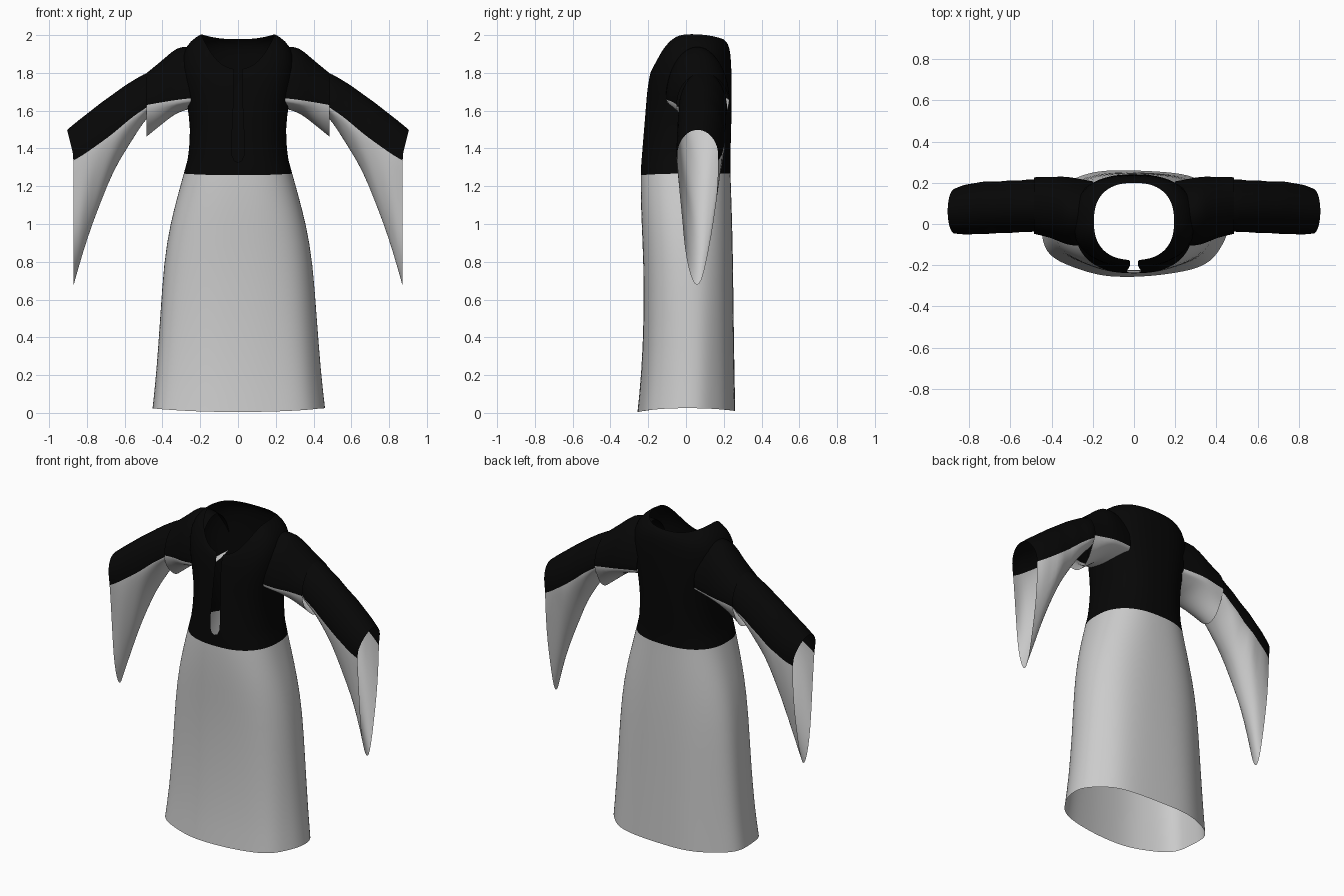
import bpy, bmesh, math

cube = bpy.data.objects.get("Cube")
if cube:
    bpy.data.objects.remove(cube)


def material(name, value):
    m = bpy.data.materials.new(name)
    m.use_nodes = True
    colour = (value, value, value, 1)
    m.diffuse_color = colour
    bsdf = m.node_tree.nodes["Principled BSDF"]
    bsdf.inputs["Base Color"].default_value = colour
    bsdf.inputs["Roughness"].default_value = 0.9
    return m


MATERIALS = [material("black cloth", 0.002), material("grey cloth", 0.6)]


def loft(name, rings, closed, is_grey, mirror=False):
    """Skin a list of point rings; is_grey(ring, point) picks the colour."""
    bm = bmesh.new()
    rows = [[bm.verts.new(p) for p in ring] for ring in rings]
    count = len(rows[0])
    for i in range(len(rows) - 1):
        for j in range(count if closed else count - 1):
            k = (j + 1) % count
            f = bm.faces.new((rows[i][j], rows[i][k], rows[i + 1][k], rows[i + 1][j]))
            f.material_index = int(is_grey(i, j))
            f.smooth = True
    bmesh.ops.remove_doubles(bm, verts=bm.verts, dist=0.0005)
    bmesh.ops.recalc_face_normals(bm, faces=bm.faces)
    mesh = bpy.data.meshes.new(name)
    bm.to_mesh(mesh)
    bm.free()
    for m in MATERIALS:
        mesh.materials.append(m)
    ob = bpy.data.objects.new(name, mesh)
    bpy.context.collection.objects.link(ob)
    if mirror:
        ob.modifiers.new("mirror", 'MIRROR').use_mirror_merge = False
    sub = ob.modifiers.new("smooth", 'SUBSURF')
    sub.levels = sub.render_levels = 1
    return ob


# Robe body: front z, side z, back z, half width, front y, back y, slit half width
BODY = [
    (.005, .025, .01, .457, -.255, .262, 0),
    (.2, .2, .2, .437, -.235, .258, 0),
    (.5, .5, .5, .415, -.222, .253, 0),
    (.8, .8, .8, .395, -.225, .25, 0),
    (1, 1, 1, .36, -.235, .245, 0),
    (1.15, 1.15, 1.15, .32, -.24, .24, 0),
    (1.27, 1.28, 1.28, .284, -.24, .235, 0),
    (1.32, 1.33, 1.33, .27, -.237, .235, 0),
    (1.34, 1.36, 1.36, .263, -.235, .235, .04),
    (1.5, 1.5, 1.5, .25, -.222, .24, .03),
    (1.62, 1.64, 1.64, .27, -.212, .242, .025),
    (1.71, 1.78, 1.8, .3, -.205, .242, .02),
    (1.77, 1.9, 1.9, .3, -.195, .237, .02),
    (1.81, 1.975, 1.955, .25, -.187, .225, .02),
    (1.82, 2.005, 1.978, .195, -.175, .2, .02),
]
WAIST_RING = 6
SIDES = 48


def power(v, e):
    return math.copysign(abs(v) ** e, v)


def body_ring(zf, zs, zb, w, yf, yb, gap):
    points = []
    for j in range(SIDES + 1):
        a = 2 * math.pi * j / SIDES - math.pi / 2
        c, s = math.cos(a), math.sin(a)
        # loose folds that fade out above the waist
        fold = 1 + 0.012 * max(0, 1.2 - zs) * math.sin(7 * a + 1)
        x = w * power(c, .82) * fold
        y = (yb + yf) / 2 + (yb - yf) / 2 * power(s, .82) * fold
        z = zs + ((zf if s < 0 else zb) - zs) * s * s
        if j == 0:
            x = gap
        elif j == SIDES:
            x = -gap
        points.append((x, y, z))
    return points


loft("robe_body", [body_ring(*r) for r in BODY], False, lambda i, j: i < WAIST_RING)

# Sleeves: x, top z, colour seam z, bottom z, centre y, half depth, top overhang
UPPER = [
    (.2, 1.93, 1.66, 1.62, .05, .16, 0),
    (.3, 1.95, 1.65, 1.6, .06, .17, 0),
    (.35, 1.915, 1.645, 1.57, .07, .165, 0),
    (.4, 1.87, 1.64, 1.53, .08, .15, 0),
    (.485, 1.8, 1.63, 1.46, .09, .14, 0),
]
LOWER = [
    (.46, 1.81, 1.63, 1.58, .09, .12, 0),
    (.5, 1.795, 1.6, 1.54, .09, .135, 0),
    (.55, 1.765, 1.57, 1.46, .085, .125, 0),
    (.6, 1.735, 1.53, 1.38, .085, .133, 0),
    (.66, 1.69, 1.48, 1.28, .08, .125, 0),
    (.72, 1.645, 1.44, 1.13, .08, .133, .005),
    (.77, 1.6, 1.41, 1, .075, .125, .01),
    (.82, 1.555, 1.38, .85, .07, .125, .02),
    (.87, 1.5, 1.36, .67, .062, .11, .035),
]
HALF = 12


def sleeve_ring(x, top, seam, bottom, yc, hw, over):
    points = []
    for j in range(2 * HALF):
        a = math.pi * j / HALF
        c, s = math.cos(a), math.sin(a)
        if s >= 0:
            points.append((x + over * s, yc + hw * c, seam + (top - seam) * s))
        else:
            # the hanging part narrows and creases toward its tip
            y = yc + hw * c * (1 + .25 * s) + .006 * math.sin(40 * x + 6 * s)
            points.append((x, y, seam + (seam - bottom) * s))
    return points


for name, sections in (("upper_sleeves", UPPER), ("hanging_sleeves", LOWER)):
    loft(name, [sleeve_ring(*s) for s in sections], True, lambda i, j: j >= HALF, True)
